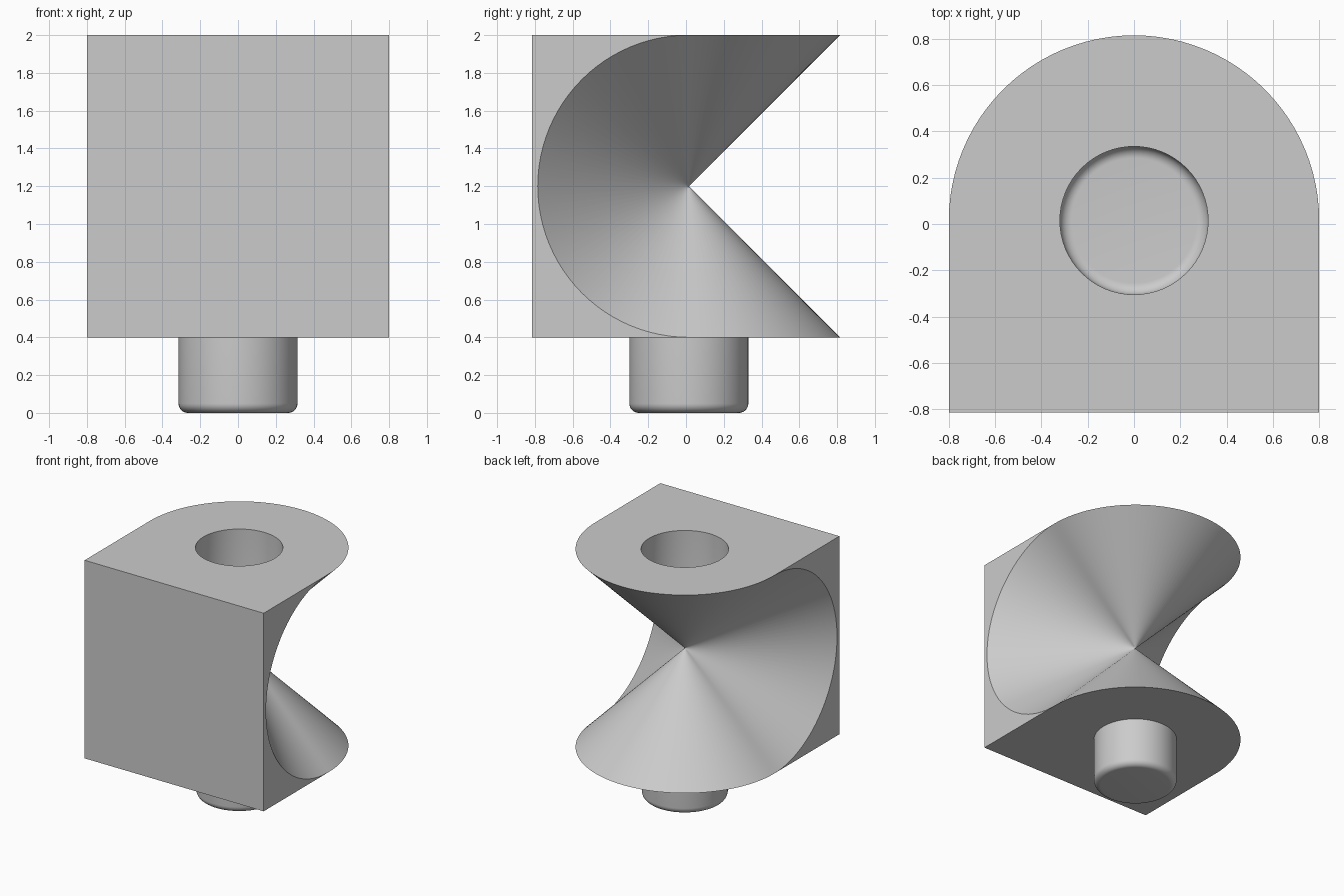
import bpy, bmesh
from math import sin, cos, pi

cube = bpy.data.objects.get("Cube")
if cube:
    bpy.data.objects.remove(cube, do_unlink=True)

R = 0.8                  # half width of the block and radius of every cone
CY, CZ = 0.015, 1.2      # point where the cones meet
FRONT = -0.815
TOP, BOTTOM = CZ + R, CZ - R
ARC, ROUND = 48, 64      # segments per half arc and per full circle

grey = bpy.data.materials.new("plain grey")
grey.use_nodes = True
colour = (0.6, 0.6, 0.6, 1)
grey.diffuse_color = colour
grey.node_tree.nodes["Principled BSDF"].inputs["Base Color"].default_value = colour


def finish(name, bm):
    """Turn a bmesh into a shaded object."""
    bmesh.ops.recalc_face_normals(bm, faces=bm.faces[:])
    mesh = bpy.data.meshes.new(name)
    bm.to_mesh(mesh)
    bm.free()
    mesh.materials.append(grey)
    obj = bpy.data.objects.new(name, mesh)
    bpy.context.collection.objects.link(obj)
    bpy.ops.object.select_all(action='DESELECT')
    obj.select_set(True)
    bpy.context.view_layer.objects.active = obj
    bpy.ops.object.shade_smooth_by_angle(angle=pi / 6)


def bridge(bm, a, b):
    """Join two closed rings of vertices with quads."""
    for i in range(len(a)):
        j = (i + 1) % len(a)
        bm.faces.new((a[i], a[j], b[j], b[i]))


def round_wall(bm, radius, z_open, z_end, fillet):
    """Cylinder wall with a rounded closed end; returns the open rim."""
    s = 1 if z_open > z_end else -1
    profile = [(radius, z_open)]
    for k in range(9):
        t = k / 8 * pi / 2
        profile.append((radius - fillet * (1 - cos(t)),
                        z_end + s * fillet * (1 - sin(t))))
    rings = [[bm.verts.new((r * cos(2 * pi * i / ROUND),
                            CY + r * sin(2 * pi * i / ROUND), z))
              for i in range(ROUND)] for r, z in profile]
    for a, b in zip(rings, rings[1:]):
        bridge(bm, a, b)
    bm.faces.new(rings[-1])
    return rings[0]


# Block: four half cones around one apex form a single closed rim
bm = bmesh.new()
rim = []
angles = [pi * i / ARC for i in range(ARC)]
rim += [(R * cos(a), R * sin(a), R) for a in angles]      # upper back
rim += [(-R, -R * sin(a), R * cos(a)) for a in angles]    # right side
rim += [(-R * cos(a), R * sin(a), -R) for a in angles]    # lower back
rim += [(R, -R * sin(a), -R * cos(a)) for a in angles]    # left side


def ring(scale):
    return [bm.verts.new((x * scale, CY + y * scale, CZ + z * scale))
            for x, y, z in rim]


outer, neck = ring(1), ring(0.015)
bridge(bm, outer, neck)
apex = bm.verts.new((0, CY, CZ))
for i in range(len(neck)):
    bm.faces.new((neck[i], neck[(i + 1) % len(neck)], apex))

# Flat front, sides and underside
corner = {(s, z): bm.verts.new((s * R, FRONT, z))
          for s in (-1, 1) for z in (TOP, BOTTOM)}
bm.faces.new([corner[-1, TOP], corner[1, TOP], corner[1, BOTTOM], corner[-1, BOTTOM]])
upper, right, lower, left = [
    [outer[(k * ARC + i) % len(outer)] for i in range(ARC + 1)] for k in range(4)]
bm.faces.new(right + [corner[-1, BOTTOM], corner[-1, TOP]])
bm.faces.new(left + [corner[1, TOP], corner[1, BOTTOM]])
bm.faces.new(lower + [corner[1, BOTTOM], corner[-1, BOTTOM]])

# Socket and the top face around it
socket = round_wall(bm, 0.32, TOP, TOP - 0.42, 0.05)
outline = upper + [corner[-1, TOP], corner[1, TOP]]
edges = []
for loop in (outline, socket):
    for i, v in enumerate(loop):
        w = loop[(i + 1) % len(loop)]
        edges.append(bm.edges.get((v, w)) or bm.edges.new((v, w)))
bmesh.ops.triangle_fill(bm, edges=edges, use_beauty=True, use_dissolve=False,
                        normal=(0, 0, 1))
finish("block", bm)

# Peg under the block, matching the socket
bm = bmesh.new()
bm.faces.new(round_wall(bm, 0.315, BOTTOM + 0.02, 0, 0.05))
finish("peg", bm)
